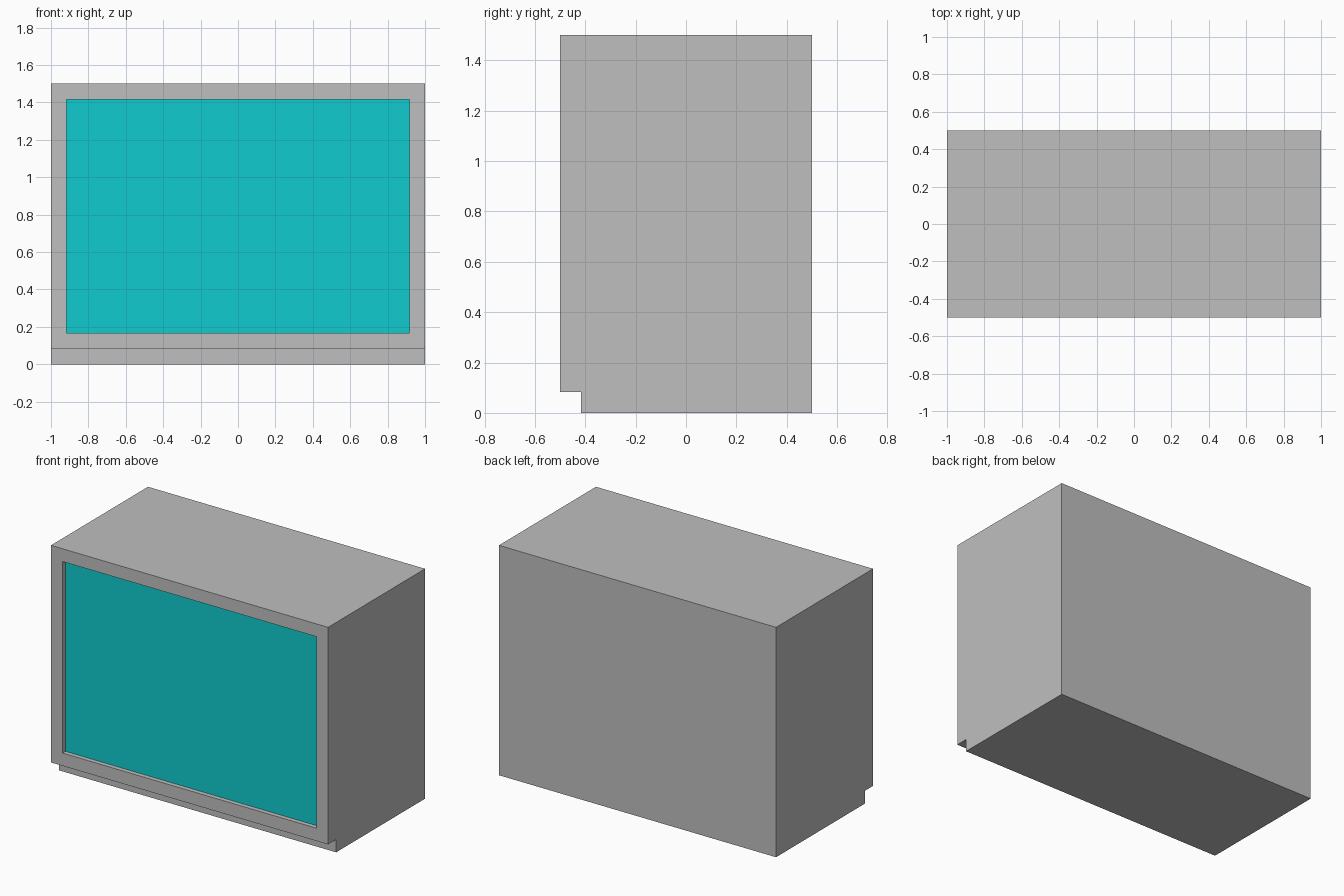
import bpy, bmesh
from mathutils import Vector

cube = bpy.data.objects.get("Cube")
if cube:
    bpy.data.objects.remove(cube, do_unlink=True)


def make_material(name, colour):
    mat = bpy.data.materials.new(name)
    mat.use_nodes = True
    mat.diffuse_color = colour
    mat.node_tree.nodes["Principled BSDF"].inputs["Base Color"].default_value = colour
    return mat


grey = make_material("cabinet grey", (0.52, 0.52, 0.52, 1))
teal = make_material("panel teal", (0.005, 0.6, 0.61, 1))

WIDTH, DEPTH, HEIGHT = 2.0, 1.0, 1.5
RIM = 0.0835      # frame width and toe-kick size
RECESS = 0.03     # depth of the sunken panel

# Side profile with a toe-kick notch at the front bottom edge
front, back = -DEPTH / 2, DEPTH / 2
profile = [(front + RIM, 0), (back, 0), (back, HEIGHT),
           (front, HEIGHT), (front, RIM), (front + RIM, RIM)]

# Cabinet body: extrude the profile across the width
bm = bmesh.new()
side = bm.faces.new([bm.verts.new((-WIDTH / 2, y, z)) for y, z in profile])
swept = bmesh.ops.extrude_face_region(bm, geom=[side])["geom"]
bmesh.ops.translate(bm, vec=(WIDTH, 0, 0),
                    verts=[v for v in swept if isinstance(v, bmesh.types.BMVert)])
bmesh.ops.recalc_face_normals(bm, faces=bm.faces[:])

# Front frame: inset the front face, then sink the panel straight back
panel = min(bm.faces, key=lambda f: f.calc_center_median().y)
bmesh.ops.inset_region(bm, faces=[panel], thickness=RIM, use_even_offset=True)
panel = bmesh.ops.extrude_discrete_faces(bm, faces=[panel])["faces"][0]
bmesh.ops.translate(bm, vec=Vector((0, RECESS, 0)), verts=panel.verts[:])
panel.material_index = 1

mesh = bpy.data.meshes.new("cabinet")
bm.to_mesh(mesh)
bm.free()
mesh.materials.append(grey)
mesh.materials.append(teal)
bpy.context.collection.objects.link(bpy.data.objects.new("cabinet", mesh))
